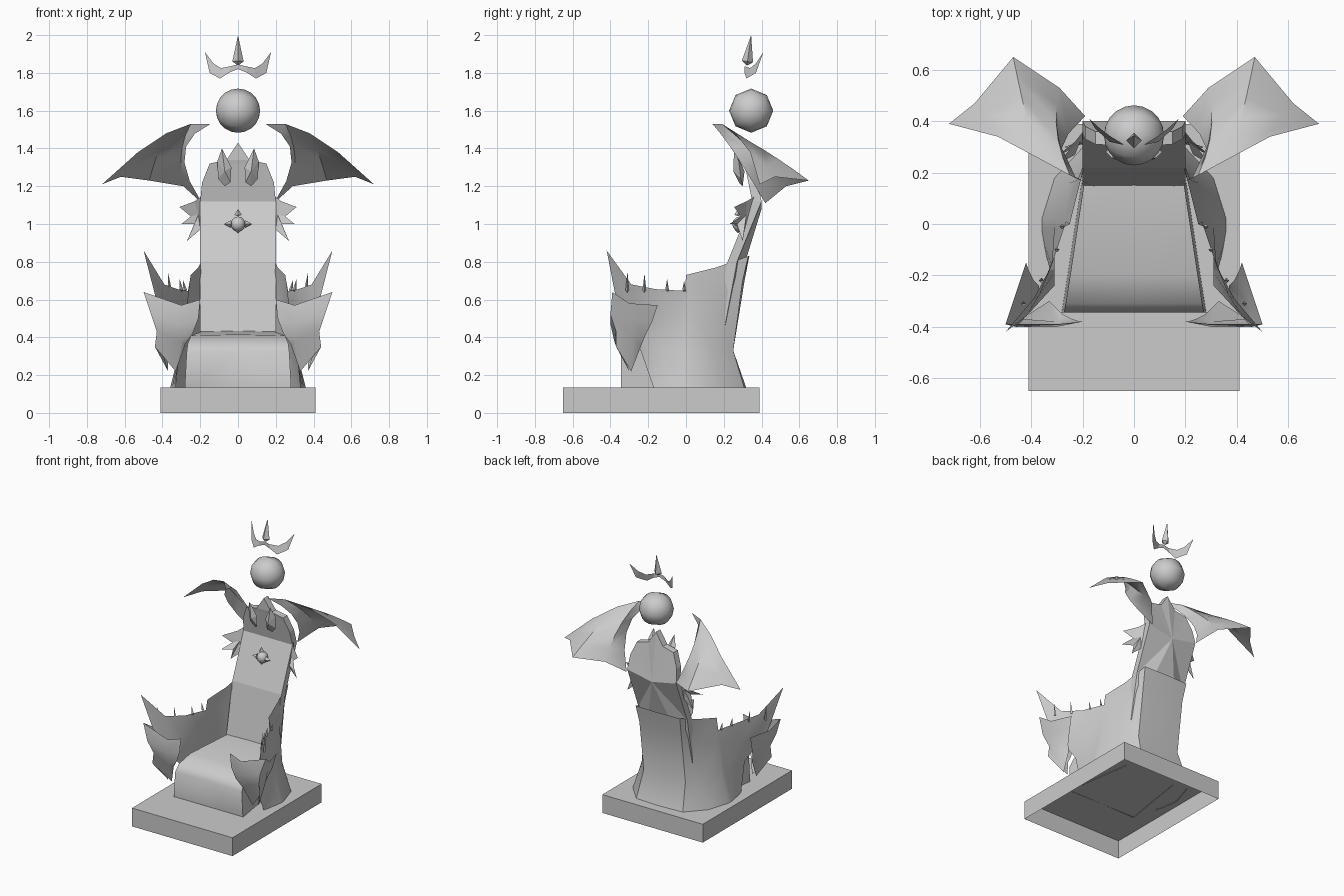
import bpy
import bmesh
import math
from mathutils import Vector

if "Cube" in bpy.data.objects:
    bpy.data.objects.remove(bpy.data.objects["Cube"])

# One stone grey for everything
stone = bpy.data.materials.new("stone_grey")
stone.use_nodes = True
stone.diffuse_color = (0.6, 0.6, 0.6, 1)
stone.node_tree.nodes["Principled BSDF"].inputs["Base Color"].default_value = (0.6, 0.6, 0.6, 1)
parts = []


def finish(name, bm, mirror=False, smooth=True):
    """Turn a bmesh into a named object, optionally mirrored across x."""
    bmesh.ops.remove_doubles(bm, verts=bm.verts, dist=0.0005)
    bmesh.ops.recalc_face_normals(bm, faces=bm.faces)
    mesh = bpy.data.meshes.new(name)
    bm.to_mesh(mesh)
    bm.free()
    mesh.materials.append(stone)
    obj = bpy.data.objects.new(name, mesh)
    bpy.context.scene.collection.objects.link(obj)
    if mirror:
        modifier = obj.modifiers.new("Mirror", "MIRROR")
        modifier.use_axis[0] = True
    if smooth:
        parts.append(obj)
    return obj


def loft(bm, columns):
    """Skin quads between neighbouring columns of points."""
    grid = [[bm.verts.new(p) for p in column] for column in columns]
    for a, b in zip(grid, grid[1:]):
        for i in range(len(a) - 1):
            bm.faces.new((a[i], b[i], b[i + 1], a[i + 1]))
    return grid


def fan(bm, outline, centre, closed=True):
    """Triangles from an outline to one centre point."""
    hub = bm.verts.new(centre)
    ring = [bm.verts.new(p) for p in outline]
    last = len(ring) if closed else len(ring) - 1
    for i in range(last):
        bm.faces.new((ring[i], ring[(i + 1) % len(ring)], hub))


def spike(bm, base, tip, radius, sides=4):
    """A thin pyramid pointing from base to tip."""
    base, tip = Vector(base), Vector(tip)
    turn = (tip - base).to_track_quat("Z", "Y")
    ring = []
    for i in range(sides):
        angle = math.tau * i / sides
        ring.append(base + turn @ Vector((radius * math.cos(angle), radius * math.sin(angle), 0)))
    fan(bm, ring, tip)
    fan(bm, ring, base - (tip - base) * 0.15)


def flip(p):
    return (-p[0], p[1], p[2])


# Plinth: a box open underneath
bm = bmesh.new()
bmesh.ops.create_cube(bm, size=1)
for v in bm.verts:
    v.co = Vector((v.co.x * 0.82, v.co.y * 1.04 - 0.13, (v.co.z + 0.5) * 0.135))
bm.faces.ensure_lookup_table()
bottom = [f for f in bm.faces if f.calc_center_median().z < 0.01]
bmesh.ops.delete(bm, geom=bottom, context="FACES_ONLY")
finish("plinth", bm)

# Seat: tapered block with a rounded front edge
bm = bmesh.new()
profile = [(-0.34, 0.13), (-0.345, 0.32), (-0.31, 0.37), (-0.2, 0.41), (0.16, 0.43)]
columns = []
for y, z in profile:
    half = 0.2 + (0.16 - y) * 0.15 - max(0, z - 0.13) * 0.02
    low = half + 0.01
    columns.append([(low, y, 0.13), (half, y, z), (0, y, z + 0.005)])
loft(bm, columns)
finish("seat", bm, mirror=True)

# Shell: back wall that runs round into the flared arms, each column bottom to top
bm = bmesh.new()
shell = [
    [(0, .32, .13), (0, .25, .33), (0, .31, .7), (0, .335, .83)],
    [(.19, .31, .13), (.17, .25, .33), (.17, .3, .7), (.18, .33, .83)],
    [(.31, .18, .13), (.25, .16, .33), (.22, .17, .6), (.21, .16, .77)],
    [(.36, .02, .13), (.31, .02, .33), (.27, .02, .55), (.25, 0, .73)],
    [(.36, -.02, .13), (.31, -.01, .33), (.27, -.01, .55), (.265, .01, .645)],
    [(.35, -.08, .13), (.31, -.12, .33), (.32, -.16, .5), (.32, -.16, .655)],
    [(.34, -.13, .13), (.31, -.19, .33), (.37, -.28, .5), (.39, -.29, .68)],
    [(.33, -.17, .13), (.31, -.24, .33), (.42, -.36, .55), (.5, -.42, .86)],
]
loft(bm, shell)
finish("arm_shell", bm, mirror=True)

# Thorns along the arm tops
bm = bmesh.new()
for x, y, height in [(.28, -.01, .04), (.3, -.1, .05), (.36, -.22, .08), (.43, -.31, .09)]:
    spike(bm, (x, y, 0.65), (x + 0.01, y, 0.66 + height), 0.01)
finish("arm_thorns", bm, mirror=True)

# Backrest: leaning panel with a faceted pointed back
bm = bmesh.new()
edge = [(.2, .15, .43), (.2, .22, .8), (.2, .35, 1.12),
        (.19, .33, 1.22), (.15, .31, 1.32), (.06, .305, 1.34), (0, .3, 1.43)]
rear = [(x, y + 0.05, z) for x, y, z in edge]
loft(bm, [edge, [flip(p) for p in edge]])
loft(bm, [edge, rear])
loft(bm, [[flip(p) for p in edge], [flip(p) for p in rear]])
fan(bm, rear + [flip(p) for p in rear[-2::-1]], (0, 0.4, 1.08))
bmesh.ops.dissolve_degenerate(bm, edges=bm.edges, dist=0.0005)
finish("backrest", bm, smooth=False)

# Pointed leaves on the backrest top
bm = bmesh.new()
leaf = [(.085, .255, 1.4), (.035, .27, 1.3), (.04, .28, 1.22),
        (.07, .3, 1.2), (.105, .29, 1.24), (.11, .28, 1.33)]
fan(bm, leaf, (0.07, 0.25, 1.28))
fan(bm, leaf, (0.07, 0.31, 1.28))
finish("top_leaves", bm, mirror=True, smooth=False)

# Jagged fins on the backrest sides
bm = bmesh.new()
fin = [(.19, .37, 1.15), (.23, .32, 1.12), (.31, .255, 1.09), (.25, .29, 1.04),
       (.3, .23, 1.0), (.23, .27, 1.0), (.27, .3, .91), (.2, .31, .97)]
fan(bm, fin, (0.21, 0.32, 1.05))
finish("side_fins", bm, mirror=True, smooth=False)

# Medallion with four points
bm = bmesh.new()
bmesh.ops.create_uvsphere(bm, u_segments=10, v_segments=6, radius=0.04)
bmesh.ops.translate(bm, verts=bm.verts, vec=(0, 0.285, 1.0))
for dx, dz in [(0.075, 0), (-0.075, 0), (0, 0.08), (0, -0.05)]:
    spike(bm, (dx * 0.5, 0.275, 1 + dz * 0.6), (dx, 0.275, 1 + dz), 0.02)
finish("medallion", bm)

# Winged mask wrapped round each arm front, columns from inside to outside
bm = bmesh.new()
mask = [
    [(.2, -.38, .6), (.21, -.38, .5), (.24, -.37, .42), (.28, -.35, .36)],
    [(.3, -.39, .57), (.3, -.4, .47), (.3, -.38, .38), (.33, -.3, .22)],
    [(.5, -.39, .64), (.46, -.4, .52), (.43, -.37, .43), (.44, -.37, .35)],
    [(.47, -.3, .58), (.45, -.3, .5), (.42, -.28, .4), (.37, -.29, .22)],
    [(.42, -.15, .57), (.41, -.18, .48), (.39, -.22, .4), (.37, -.24, .35)],
]
loft(bm, mask)
finish("arm_masks", bm, mirror=True)

# Wings: curved membranes between a leading bone and a scalloped rear edge
bm = bmesh.new()
lead = [(.145, .14, 1.53), (.25, .19, 1.53), (.38, .26, 1.48), (.53, .34, 1.38), (.72, .39, 1.21)]
bend = [(.4, .24, 1.42), (.33, .36, 1.39), (.43, .45, 1.38), (.57, .42, 1.32), (.72, .39, 1.21)]
trail = [(.19, .42, 1.11), (.29, .53, 1.2), (.47, .65, 1.23), (.62, .47, 1.25), (.72, .39, 1.21)]
columns = []
for a, b, c in zip(lead, bend, trail):
    a, b, c = Vector(a), Vector(b), Vector(c)
    columns.append([a * (1 - t) ** 2 + b * 2 * t * (1 - t) + c * t * t
                    for t in (i / 5 for i in range(6))])
loft(bm, columns)
bmesh.ops.dissolve_degenerate(bm, edges=bm.edges, dist=0.0005)
finish("wings", bm, mirror=True)

# Floating orb, its poles pointing sideways
bm = bmesh.new()
bmesh.ops.create_uvsphere(bm, u_segments=8, v_segments=10, radius=0.117)
for v in bm.verts:
    v.co = Vector((v.co.z, v.co.x + 0.345, v.co.y + 1.6))
finish("orb", bm).data.shade_smooth()
parts.pop()
bpy.data.objects["orb"].data.shade_smooth()

# Floating crown: a curved crescent and a centre point
bm = bmesh.new()
tip = (.175, .41, 1.91)
loft(bm, [
    [(0, .31, 1.82), (0, .31, 1.845)],
    [(.05, .31, 1.8), (.04, .31, 1.835)],
    [(.095, .32, 1.77), (.09, .34, 1.825)],
    [(.15, .37, 1.8), (.13, .37, 1.85)],
    [tip, tip],
])
bmesh.ops.dissolve_degenerate(bm, edges=bm.edges, dist=0.0005)
finish("crown_band", bm, mirror=True, smooth=False)
bm = bmesh.new()
spike(bm, (0, 0.325, 1.86), (0, 0.345, 2.0), 0.03)
finish("crown_point", bm, smooth=False)

# Smooth shading with sharp creases kept
for obj in bpy.context.selected_objects:
    obj.select_set(False)
for obj in parts:
    obj.select_set(True)
    bpy.context.view_layer.objects.active = obj
bpy.ops.object.shade_smooth_by_angle(angle=math.radians(40))
for obj in parts:
    obj.select_set(False)
